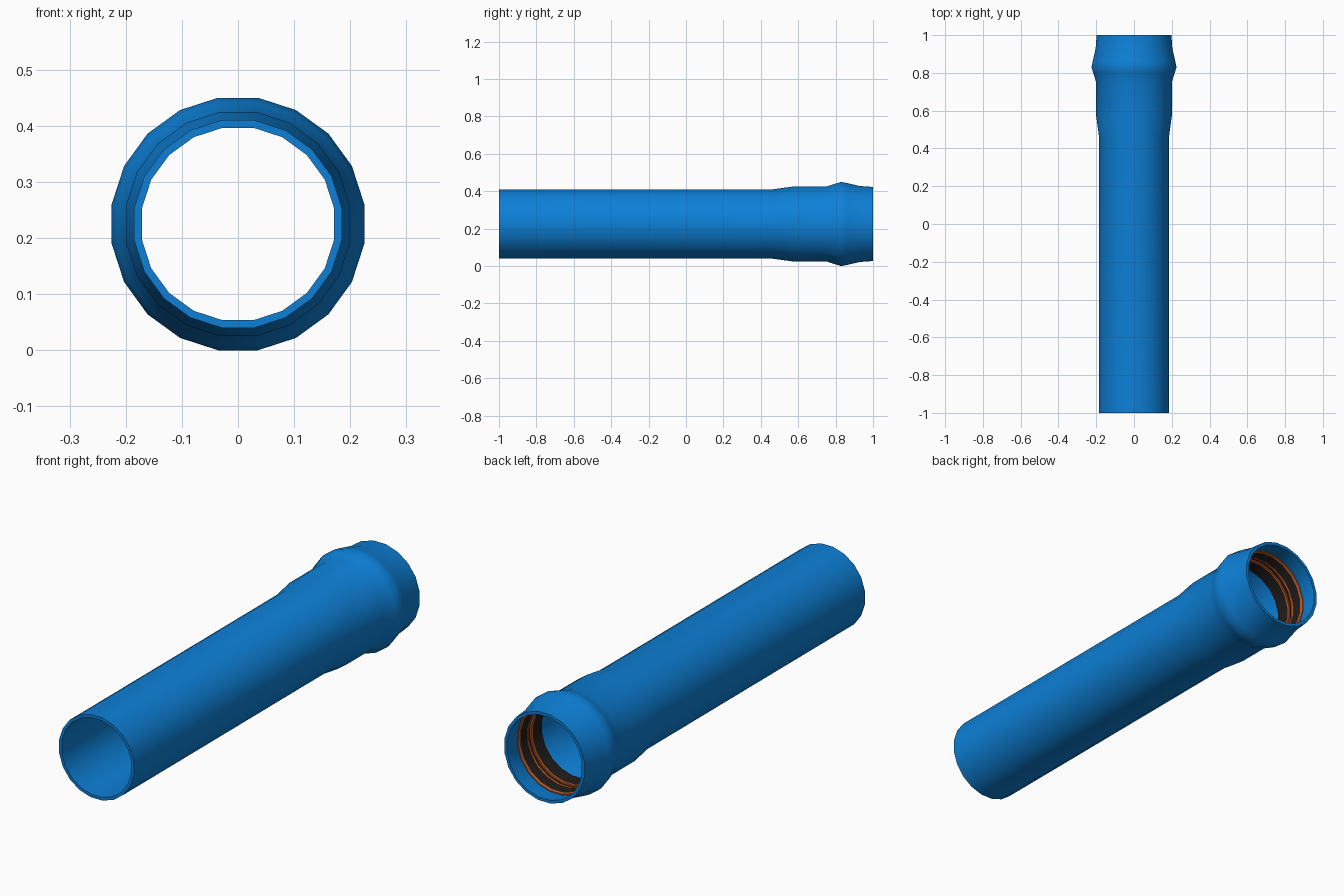
import bpy
import bmesh
import math

SIDES = 20
AXIS_Z = 0.225
FLAT = math.cos(math.pi / SIDES)  # flat-to-flat radius over corner radius

cube = bpy.data.objects.get("Cube")
if cube:
    bpy.data.objects.remove(cube, do_unlink=True)


def make_material(name, rgb, roughness):
    mat = bpy.data.materials.new(name)
    mat.use_nodes = True
    colour = (*rgb, 1.0)
    mat.diffuse_color = colour
    shader = mat.node_tree.nodes["Principled BSDF"]
    shader.inputs["Base Color"].default_value = colour
    shader.inputs["Roughness"].default_value = roughness
    return mat


def lathe(name, profile, mat):
    """Turn a closed profile of (y, flat radius) points around the pipe axis."""
    bm = bmesh.new()
    rings = []
    for y, radius in profile:
        ring = []
        for i in range(SIDES):
            a = 2 * math.pi * (i + 0.5) / SIDES
            r = radius / FLAT
            ring.append(bm.verts.new((r * math.cos(a), y, AXIS_Z + r * math.sin(a))))
        rings.append(ring)
    for k, ring in enumerate(rings):
        following = rings[(k + 1) % len(rings)]
        for i in range(SIDES):
            j = (i + 1) % SIDES
            bm.faces.new((ring[i], ring[j], following[j], following[i]))
    bmesh.ops.recalc_face_normals(bm, faces=bm.faces)
    mesh = bpy.data.meshes.new(name)
    bm.to_mesh(mesh)
    bm.free()
    mesh.materials.append(mat)
    obj = bpy.data.objects.new(name, mesh)
    bpy.context.collection.objects.link(obj)
    bpy.ops.object.select_all(action="DESELECT")
    obj.select_set(True)
    bpy.context.view_layer.objects.active = obj
    bpy.ops.object.shade_smooth_by_angle(angle=math.radians(30))
    return obj


blue = make_material("pipe blue", (0.004, 0.216, 0.68), 0.5)
orange = make_material("seal orange", (0.5, 0.1, 0.02), 0.6)
black = make_material("rubber black", (0.014, 0.012, 0.011), 0.8)

# Pipe wall with flared socket and seal groove
WALL = 0.0135
outer = [(-1, 0.185), (0.46, 0.185), (0.57, 0.2), (0.75, 0.2),
         (0.80, 0.216), (0.83, 0.225), (0.86, 0.219), (0.93, 0.203), (1, 0.198)]
inner = [(y, r - WALL) for y, r in reversed(outer)]
lathe("pipe", outer + inner, blue)


# Seal rings inside the groove
def seal_ring(name, back, front, r_back, r_front, mat):
    depth = 0.012
    lathe(name, [(back, r_back), (front, r_front),
                 (front, r_front + depth), (back, r_back + depth)], mat)


seal_ring("seal_inner_lip", 0.765, 0.825, 0.177, 0.181, black)
seal_ring("seal_inner_band", 0.825, 0.835, 0.180, 0.180, orange)
seal_ring("seal_middle_groove", 0.835, 0.85, 0.187, 0.187, black)
seal_ring("seal_middle_band", 0.85, 0.862, 0.181, 0.181, orange)
seal_ring("seal_outer_lip", 0.862, 0.905, 0.182, 0.187, black)
seal_ring("seal_outer_band", 0.905, 0.917, 0.186, 0.188, orange)
